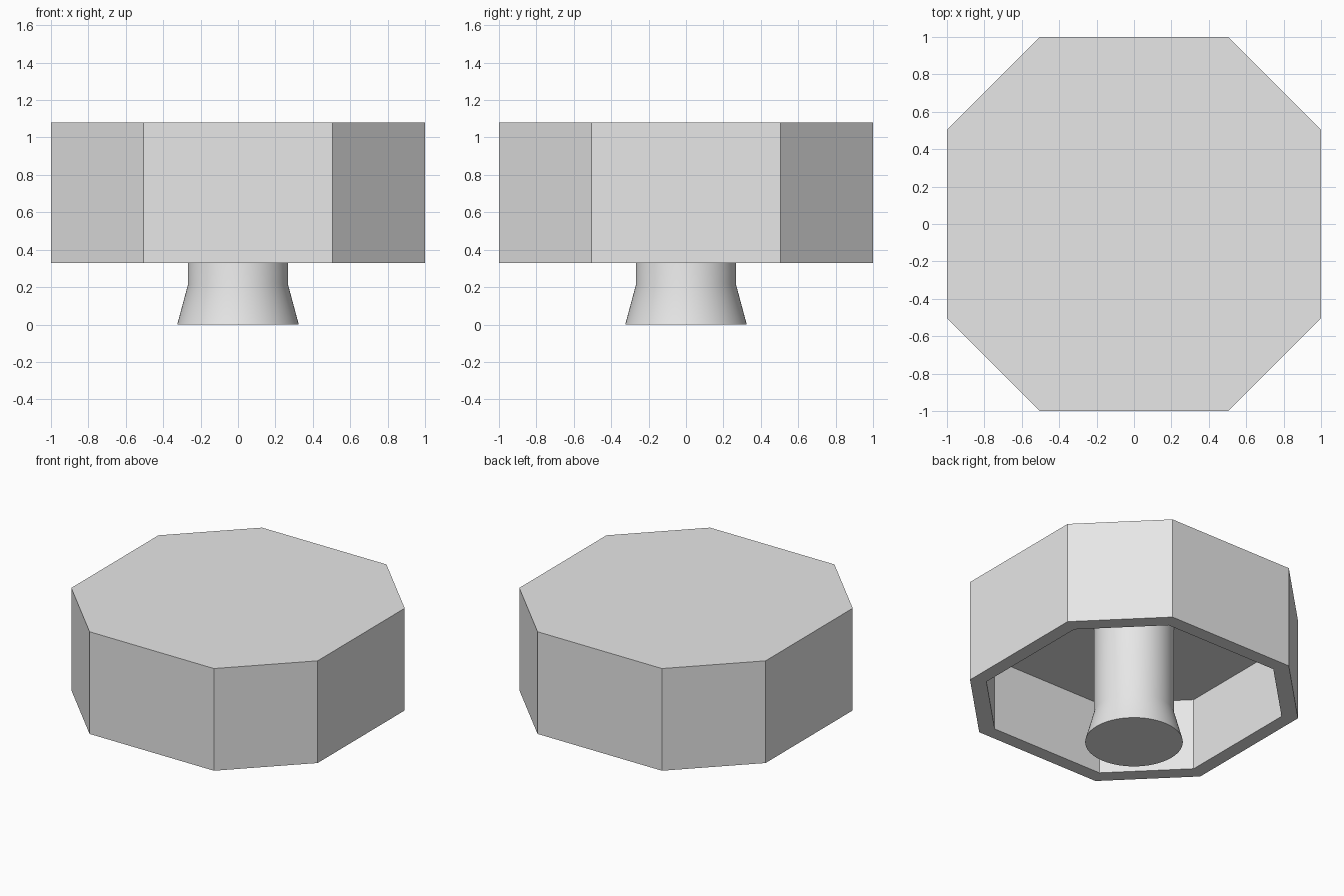
import bpy
import bmesh
from math import cos, sin, tau

cube = bpy.data.objects.get("Cube")
if cube:
    bpy.data.objects.remove(cube, do_unlink=True)

# One plain grey for every part
grey = bpy.data.materials.new("light_grey")
grey.use_nodes = True
grey.diffuse_color = (0.8, 0.8, 0.8, 1)
grey.node_tree.nodes["Principled BSDF"].inputs["Base Color"].default_value = (0.8, 0.8, 0.8, 1)


def octagon(scale):
    """Square with chamfered corners, counter-clockwise."""
    a, b = scale, 0.505 * scale
    return [(a, -b), (a, b), (b, a), (-b, a), (-a, b), (-a, -b), (-b, -a), (b, -a)]


def circle(radius, sides=64):
    return [(radius * cos(tau * i / sides), radius * sin(tau * i / sides)) for i in range(sides)]


def loft(name, sections):
    """Skin a stack of (outline, height) sections and cap both ends."""
    bm = bmesh.new()
    rings = [[bm.verts.new((x, y, z)) for x, y in outline] for outline, z in sections]
    for low, high in zip(rings, rings[1:]):
        n = len(low)
        for i in range(n):
            j = (i + 1) % n
            bm.faces.new((low[i], low[j], high[j], high[i]))
    bm.faces.new(rings[0])
    bm.faces.new(rings[-1])
    bmesh.ops.recalc_face_normals(bm, faces=bm.faces)
    mesh = bpy.data.meshes.new(name)
    bm.to_mesh(mesh)
    bm.free()
    mesh.materials.append(grey)
    obj = bpy.data.objects.new(name, mesh)
    bpy.context.collection.objects.link(obj)
    return obj


BOTTOM, CEILING, TOP = 0.33, 0.86, 1.08

# Knob cap: outer wall and top, folding under the rim into the hollow
loft("knob_cap", [(octagon(1.0), TOP), (octagon(1.0), BOTTOM),
                  (octagon(0.9), BOTTOM), (octagon(0.9), CEILING)])

# Round stem with a flared foot, running up to the ceiling of the hollow
stem = loft("stem", [(circle(0.325), 0), (circle(0.267), 0.215), (circle(0.267), CEILING)])
bpy.ops.object.select_all(action="DESELECT")
stem.select_set(True)
bpy.context.view_layer.objects.active = stem
bpy.ops.object.shade_smooth_by_angle(angle=0.6)
